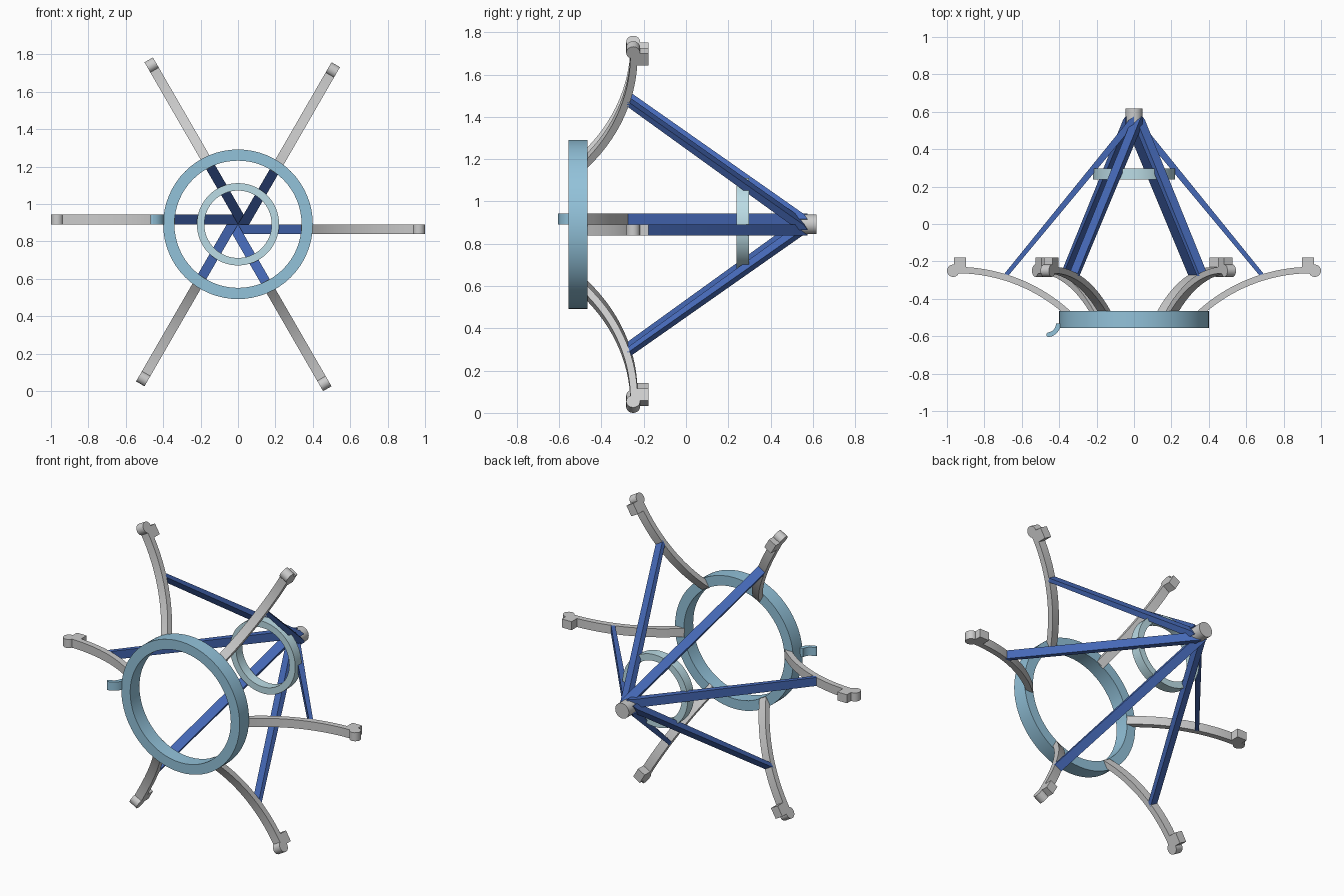
import bpy, bmesh
from math import sin, cos, asin, sqrt, pi, atan2, hypot

if "Cube" in bpy.data.objects:
    bpy.data.objects.remove(bpy.data.objects["Cube"])

CZ = 0.892      # height of the central axis
W = 0.052       # width of arms and struts


def material(name, rgb):
    m = bpy.data.materials.new(name)
    m.diffuse_color = (*rgb, 1)
    m.use_nodes = True
    m.node_tree.nodes["Principled BSDF"].inputs["Base Color"].default_value = m.diffuse_color
    return m


BLUE = material("strut_blue", (0.06, 0.14, 0.47))
SKY = material("ring_blue", (0.29, 0.54, 0.70))
PALE = material("pale_blue", (0.50, 0.72, 0.79))


def finish(name, bm, mat=None):
    bmesh.ops.recalc_face_normals(bm, faces=bm.faces)
    me = bpy.data.meshes.new(name)
    bm.to_mesh(me)
    bm.free()
    ob = bpy.data.objects.new(name, me)
    bpy.context.collection.objects.link(ob)
    if mat:
        me.materials.append(mat)
    bpy.context.view_layer.objects.active = ob
    ob.select_set(True)
    bpy.ops.object.shade_smooth_by_angle()
    ob.select_set(False)
    return ob


def slab(name, profile, angle=0, mat=None):
    """Extrude a (radius, y) profile sideways, turned about the y axis."""
    bm = bmesh.new()
    c, s = cos(angle), sin(angle)
    sides = [[bm.verts.new((r * c - t * s, y, CZ + r * s + t * c)) for r, y in profile]
             for t in (-W, 0)]
    n = len(profile)
    for loop in sides:
        bm.faces.new(loop)
    for i in range(n):
        j = (i + 1) % n
        bm.faces.new((sides[0][i], sides[0][j], sides[1][j], sides[1][i]))
    return finish(name, bm, mat)


def lathe(name, profile, mat=None, n=64):
    """Closed (radius, y) profile spun around the y axis."""
    bm = bmesh.new()
    rows = [[bm.verts.new((r * cos(2 * pi * i / n), y, CZ + r * sin(2 * pi * i / n)))
             for r, y in profile] for i in range(n)]
    k = len(profile)
    for i in range(n):
        a, b = rows[i], rows[(i + 1) % n]
        for j in range(k):
            bm.faces.new((a[j], a[(j + 1) % k], b[(j + 1) % k], b[j]))
    return finish(name, bm, mat)


def ring(name, r0, r1, y0, y1, mat):
    return lathe(name, [(r0, y0), (r1, y0), (r1, y1), (r0, y1)], mat)


def disc(cx, cy, r, n=24):
    return [(cx + r * cos(2 * pi * i / n), cy + r * sin(2 * pi * i / n)) for i in range(n)]


# Rings
ring("front_ring", 0.34, 0.40, -0.555, -0.465, SKY)
ring("inner_ring", 0.18, 0.22, 0.238, 0.298, PALE)

# Rear hub
bm = bmesh.new()
loops = [[bm.verts.new((x, y, CZ + z)) for x, z in disc(0, 0, 0.046, 32)] for y in (0.54, 0.617)]
for l in loops:
    bm.faces.new(l)
for i in range(32):
    j = (i + 1) % 32
    bm.faces.new((loops[0][i], loops[0][j], loops[1][j], loops[1][i]))
finish("rear_hub", bm)


# Curved arm profile: an arc running from the front ring out to the tip
def arc(radius, n=14):
    yc, rc = -1.135, 0.95
    start = asin(sqrt(radius ** 2 - (-0.468 - yc) ** 2) / radius)
    return [(rc - radius * sin(start * (1 - i / n)), yc + radius * cos(start * (1 - i / n)))
            for i in range(n + 1)]


arm = arc(0.906) + arc(0.872)[::-1]

# Straight strut profile from arm to hub
r0, y0, r1, y1 = 0.688, -0.278, 0.012, 0.545
d = hypot(r1 - r0, y1 - y0)
nr, ny = (y1 - y0) / d * 0.019, -(r1 - r0) / d * 0.019
strut = [(r0 - nr, y0 - ny + 0.012), (r0 + nr, y0 + ny - 0.012),
         (r1 + nr, y1 + ny), (0, 0.575), (0, 0.53)]

block = [(0.898, -0.25), (0.963, -0.25), (0.963, -0.178), (0.898, -0.178)]

for k in range(6):
    a = k * pi / 3
    slab(f"arm_{k}", arm, a)
    slab(f"arm_tip_{k}", disc(0.967, -0.25, 0.033), a)
    slab(f"tip_block_{k}", block, a)
    slab(f"strut_{k}", strut, a, BLUE)

# Small hook beside the front ring, with a rounded end
outer = [(0.465 + 0.073 * cos(t), -0.532 + 0.073 * sin(t))
         for t in [pi + i * pi / 20 for i in range(11)]]
inner = [(0.465 + 0.048 * cos(t), -0.532 + 0.048 * sin(t))
         for t in [pi * 1.5 - i * pi / 20 for i in range(11)]]
cap = [(0.4565 + 0.0125 * cos(t), -0.5925 + 0.0125 * sin(t))
       for t in [-pi / 2 + i * pi / 8 for i in range(9)]]
slab("side_hook", outer[:-1] + cap + inner[1:], pi, SKY)
